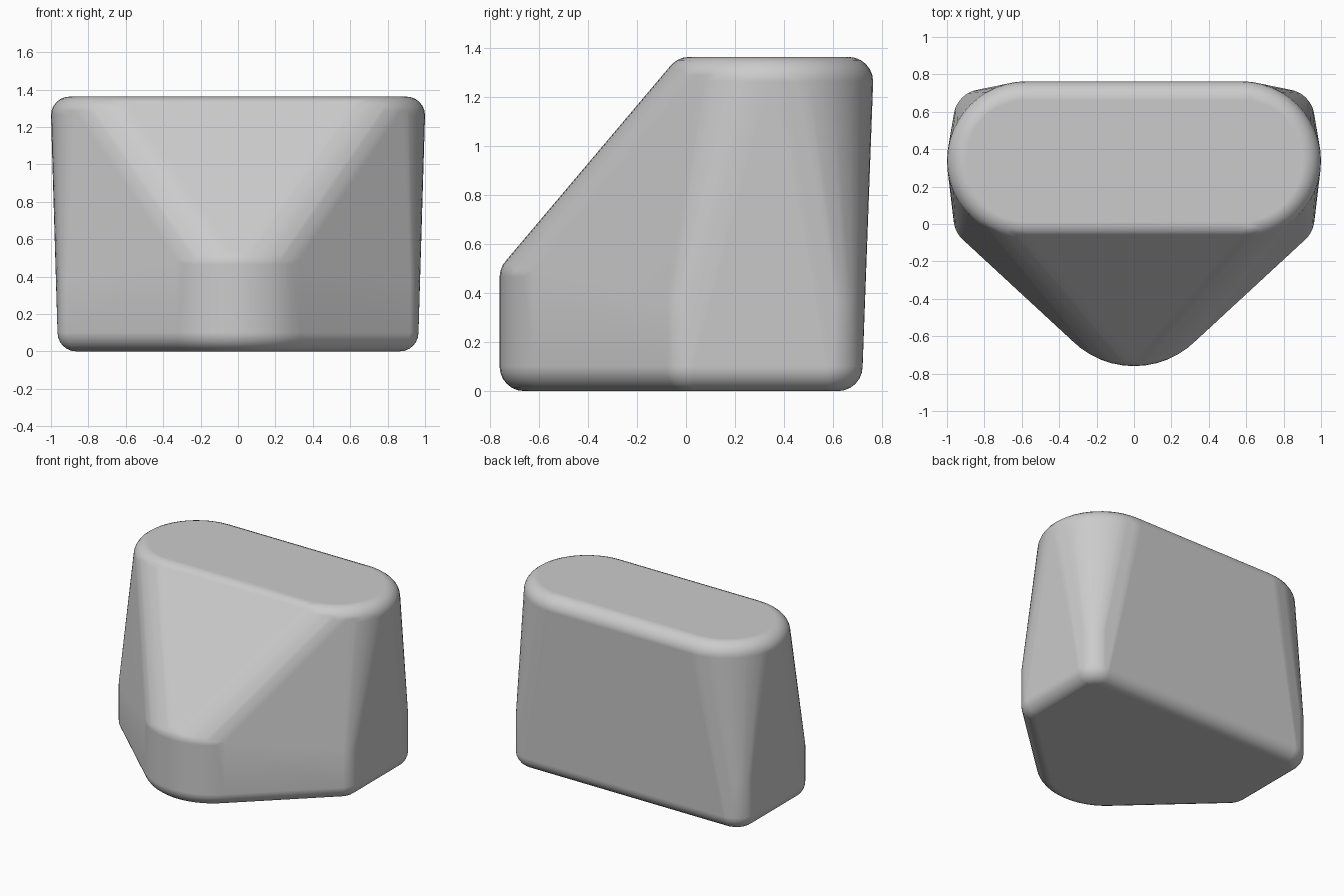
import bpy, bmesh, math

cube = bpy.data.objects.get("Cube")
if cube:
    bpy.data.objects.remove(cube, do_unlink=True)

FILLET = 0.1      # rounding of the top and bottom rims
SEGMENTS = 48     # steps around each rounded corner
STEPS = 6         # steps across each rim


def rounded_disc(bm, x, y, z, radius, lower=False):
    """Add rim points of a disc whose upper (or lower) edge is rounded, on both sides."""
    for side in ((1, -1) if x else (1,)):
        for i in range(STEPS + 1):
            tilt = math.pi / 2 * i / STEPS
            r = radius - FILLET + FILLET * math.cos(tilt)
            h = FILLET * math.sin(tilt) * (-1 if lower else 1)
            for j in range(SEGMENTS):
                a = math.tau * j / SEGMENTS
                bm.verts.new((side * (x + r * math.cos(a)), y + r * math.sin(a), z + h))


bm = bmesh.new()

# Long rounded top
rounded_disc(bm, 0.575, 0.338, 1.262, 0.425)

# Rounded triangular base: nose, front corners and rear corners
for x, y, radius in ((0, -0.29, 0.47), (0.81, 0.03, 0.155), (0.81, 0.565, 0.155)):
    rounded_disc(bm, x, y, FILLET, radius, lower=True)

# Upright walls of the nose and the front corners
rounded_disc(bm, 0, -0.29, 0.465, 0.47)
for y in (0.03, 0.565):
    rounded_disc(bm, 0.81, y, 0.37, 0.155)

# Wrap one tight skin around the rounded parts
hull = bmesh.ops.convex_hull(bm, input=bm.verts[:], use_existing_faces=False)
inside = {g for g in hull["geom_interior"] + hull["geom_unused"]
          if isinstance(g, bmesh.types.BMVert)}
bmesh.ops.delete(bm, geom=list(inside), context='VERTS')
bmesh.ops.dissolve_limit(bm, angle_limit=math.radians(0.5),
                         verts=bm.verts[:], edges=bm.edges[:])
bmesh.ops.recalc_face_normals(bm, faces=bm.faces[:])

mesh = bpy.data.meshes.new("wedge_body")
bm.to_mesh(mesh)
bm.free()
body = bpy.data.objects.new("wedge_body", mesh)
bpy.context.collection.objects.link(body)

# Plain grey finish
grey = bpy.data.materials.new("light_grey")
grey.use_nodes = True
colour = (0.6, 0.6, 0.6, 1)
grey.diffuse_color = colour
grey.node_tree.nodes["Principled BSDF"].inputs["Base Color"].default_value = colour
mesh.materials.append(grey)

# Smooth shading that keeps the broad faces flat
mesh.shade_smooth()
weighted = body.modifiers.new("flat_faces", 'WEIGHTED_NORMAL')
weighted.weight = 80
